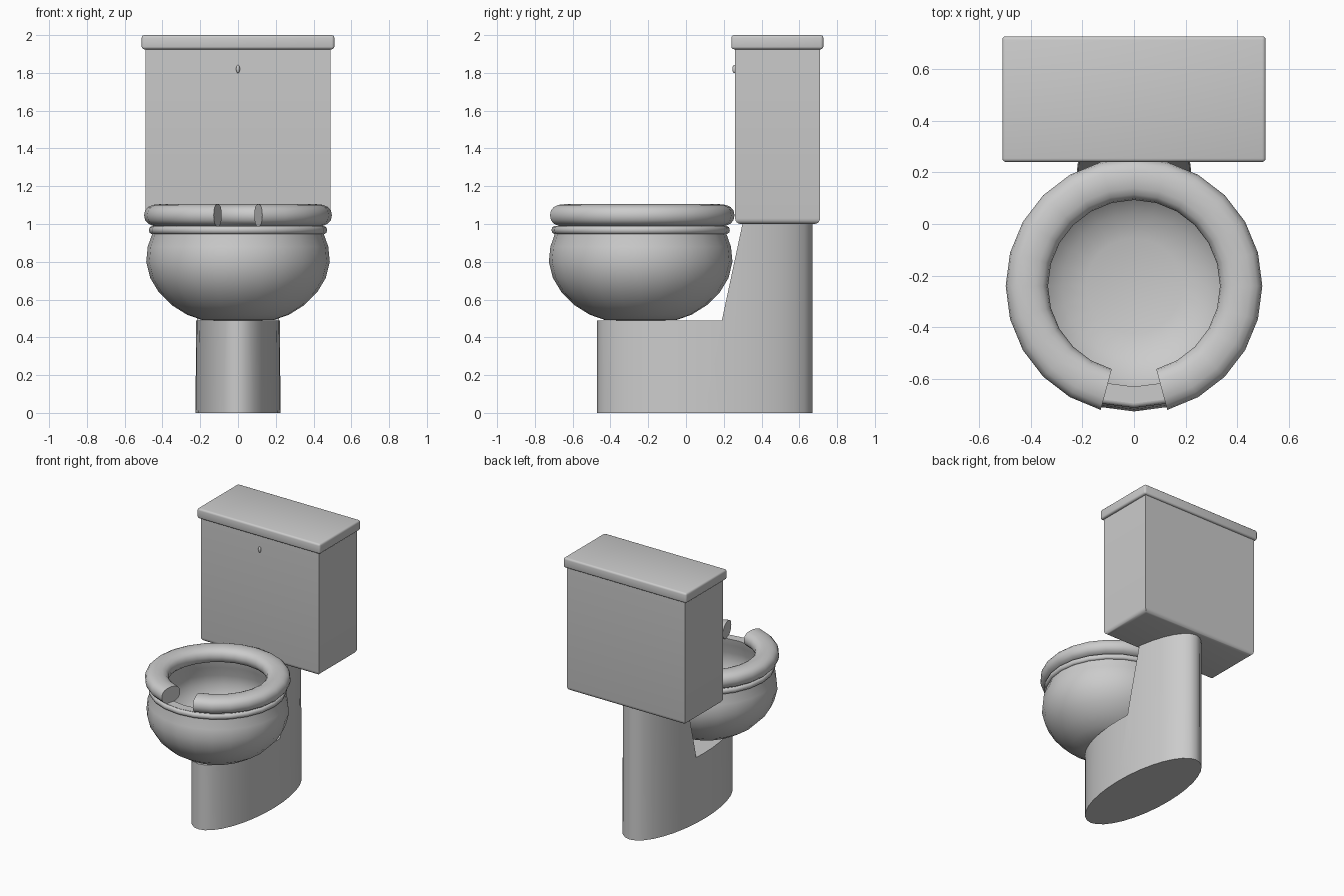
import bpy, bmesh, math
from mathutils import Vector

default = bpy.data.objects.get("Cube")
if default:
    bpy.data.objects.remove(default, do_unlink=True)

BOWL_Y = -0.24
SIDES = 24

grey = bpy.data.materials.new("porcelain grey")
grey.use_nodes = True
grey.diffuse_color = (0.6, 0.6, 0.6, 1)
grey.node_tree.nodes["Principled BSDF"].inputs["Base Color"].default_value = (0.6, 0.6, 0.6, 1)


def add_object(name, bm, smooth=None):
    """Turn a bmesh into a named object, optionally smooth shaded."""
    bmesh.ops.recalc_face_normals(bm, faces=bm.faces)
    mesh = bpy.data.meshes.new(name)
    bm.to_mesh(mesh)
    bm.free()
    mesh.materials.append(grey)
    obj = bpy.data.objects.new(name, mesh)
    bpy.context.collection.objects.link(obj)
    if smooth:
        bpy.ops.object.select_all(action='DESELECT')
        obj.select_set(True)
        bpy.context.view_layer.objects.active = obj
        bpy.ops.object.shade_smooth_by_angle(angle=math.radians(smooth))
    return obj


def box(x, y0, y1, z0, z1):
    bm = bmesh.new()
    bmesh.ops.create_cube(bm, size=1)
    for v in bm.verts:
        v.co = (v.co.x * 2 * x, (y0 + y1) / 2 + v.co.y * (y1 - y0),
                (z0 + z1) / 2 + v.co.z * (z1 - z0))
    return bm


def sweep(profile, start, end, steps, closed_profile=False):
    """Turn an (r, z) profile about the bowl axis between two angles."""
    bm = bmesh.new()
    full = end - start >= 360
    rings = []
    for i in range(steps if full else steps + 1):
        a = math.radians(start + (end - start) * i / steps)
        rings.append([bm.verts.new((r * math.cos(a), BOWL_Y + r * math.sin(a), z))
                      for r, z in profile])
    n = len(profile)
    for i in range(steps):
        p, q = rings[i], rings[(i + 1) % len(rings)]
        for j in range(n if closed_profile else n - 1):
            k = (j + 1) % n
            bm.faces.new((p[j], q[j], q[k], p[k]))
    if not full:
        bm.faces.new(rings[0])
        bm.faces.new(rings[-1])
    bmesh.ops.remove_doubles(bm, verts=bm.verts, dist=1e-4)
    return bm


def oval(r, z, rr, rz, count, power=1):
    """Oval cross-section; a power below one squares it off."""
    pts = []
    for i in range(count):
        a = math.tau * i / count
        c, s = math.cos(a), math.sin(a)
        pts.append((r + rr * math.copysign(abs(c) ** power, c),
                    z + rz * math.copysign(abs(s) ** power, s)))
    return pts


# Pedestal: oval column with the space under and behind the bowl cut away
bm = bmesh.new()
bmesh.ops.create_cone(bm, cap_ends=True, segments=32, radius1=1, radius2=1, depth=1)
for v in bm.verts:
    taper = 0.97 if v.co.z > 0 else 1
    v.co = (v.co.x * 0.225 * taper, 0.1 + v.co.y * 0.57, v.co.z + 0.5)
pedestal = add_object("pedestal", bm)

bm = bmesh.new()
cut = [bm.verts.new((-1, y, z)) for y, z in
       ((-1, 0.49), (0.19, 0.49), (0.32, 1.1), (-1, 1.1))]
face = bm.faces.new(cut)
moved = bmesh.ops.extrude_face_region(bm, geom=[face])["geom"]
bmesh.ops.translate(bm, vec=Vector((2, 0, 0)),
                    verts=[g for g in moved if isinstance(g, bmesh.types.BMVert)])
cutter = add_object("pedestal_cutter", bm)
cutter.hide_render = True

mod = pedestal.modifiers.new("cut", 'BOOLEAN')
mod.operation = 'DIFFERENCE'
mod.solver = 'EXACT'
mod.object = cutter
bpy.ops.object.select_all(action='DESELECT')
pedestal.select_set(True)
bpy.context.view_layer.objects.active = pedestal
bpy.ops.object.modifier_apply(modifier=mod.name)
bpy.data.objects.remove(cutter, do_unlink=True)
bpy.ops.object.shade_smooth_by_angle(angle=math.radians(30))

# Bowl: rounded outside, flat lip, hollow inside with a flat floor
outside = [(0, 0.487), (0.19, 0.492), (0.27, 0.52), (0.35, 0.57), (0.42, 0.64),
           (0.465, 0.715), (0.486, 0.8), (0.478, 0.88), (0.455, 0.945), (0.455, 0.99)]
inside = [(0.39, 0.99), (0.4, 0.94), (0.425, 0.87), (0.43, 0.8), (0.41, 0.73),
          (0.36, 0.65), (0.28, 0.59), (0.185, 0.56), (0, 0.56)]
add_object("bowl", sweep(outside + inside, 0, 360, SIDES), 40)

# Thin rounded band around the lip
add_object("rim_band", sweep(oval(0.45, 0.968, 0.022, 0.021, 10, 0.8),
                             0, 360, SIDES, True), 60)

# Seat: thick ring, open at the front
add_object("seat", sweep(oval(0.415, 1.046, 0.082, 0.059, 16, 0.85),
                         -75, 255, 22, True), 60)

# Tank with rounded lower edges
bm = box(0.49, 0.26, 0.71, 1.0, 1.93)
low = [e for e in bm.edges if all(v.co.z < 1.5 for v in e.verts)]
bmesh.ops.bevel(bm, geom=low, offset=0.03, segments=4, profile=0.5, affect='EDGES')
add_object("tank", bm, 35)

# Lid with softened edges
bm = box(0.51, 0.24, 0.727, 1.925, 2.0)
bmesh.ops.bevel(bm, geom=bm.edges[:], offset=0.014, segments=3, profile=0.5, affect='EDGES')
add_object("tank_lid", bm, 35)

# Small flush knob on the front of the tank
bm = bmesh.new()
bmesh.ops.create_uvsphere(bm, u_segments=12, v_segments=8, radius=1)
for v in bm.verts:
    v.co = (v.co.x * 0.01, 0.257 + v.co.y * 0.012, 1.82 + v.co.z * 0.022)
add_object("flush_knob", bm, 60)
